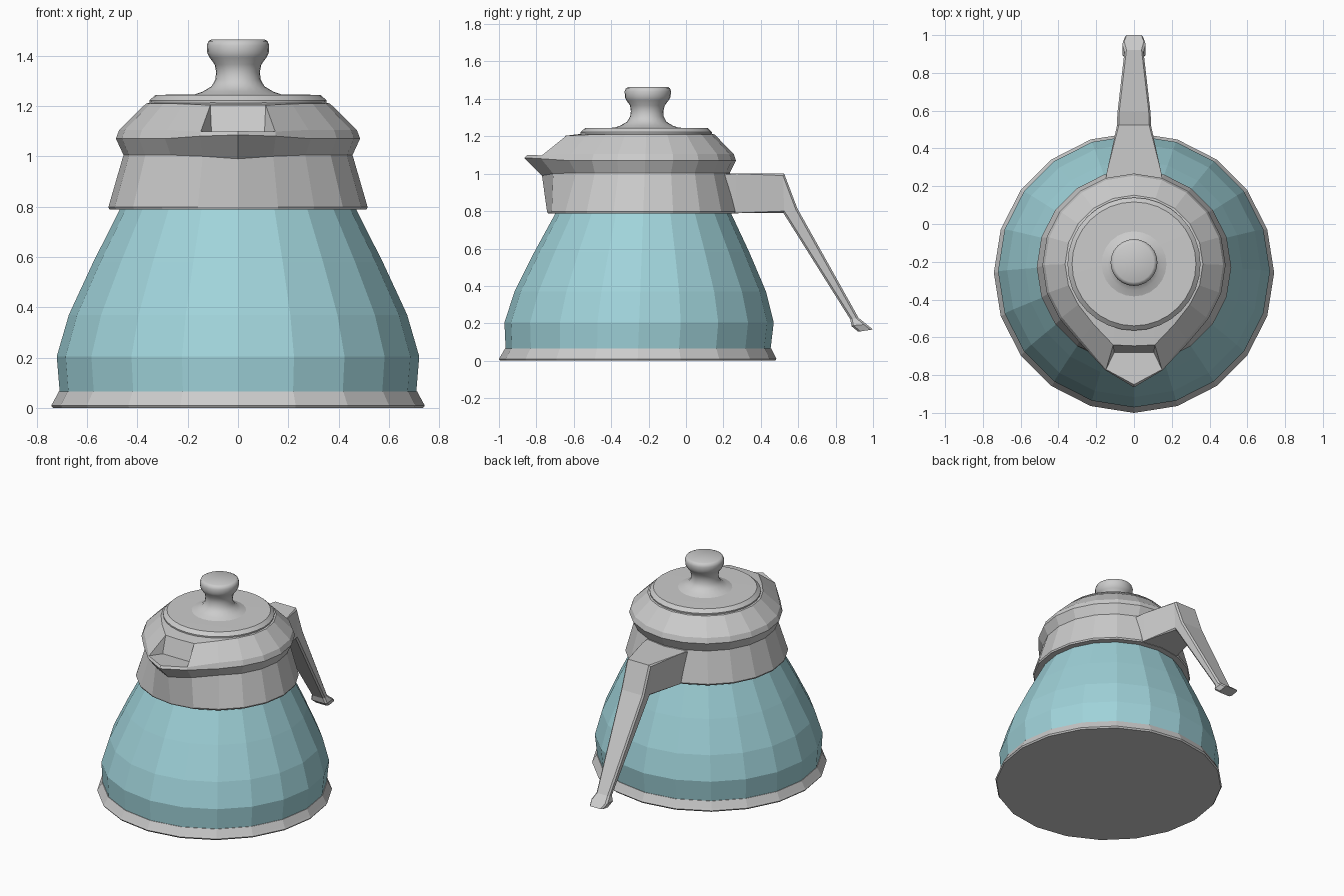
import bpy, bmesh
from math import cos, sin, pi, radians

if "Cube" in bpy.data.objects:
    bpy.data.objects.remove(bpy.data.objects["Cube"])


def axis_y(z):
    """The body axis leans back slightly with height."""
    return -0.2585 + 0.038 * z


def finish(bm, name, smooth=None):
    bmesh.ops.recalc_face_normals(bm, faces=bm.faces)
    me = bpy.data.meshes.new(name)
    bm.to_mesh(me)
    bm.free()
    ob = bpy.data.objects.new(name, me)
    bpy.context.collection.objects.link(ob)
    if smooth:
        bpy.ops.object.select_all(action='DESELECT')
        ob.select_set(True)
        bpy.context.view_layer.objects.active = ob
        bpy.ops.object.shade_smooth_by_angle(angle=radians(smooth))
    return ob


def lathe(profile, sides, cap_start=True, cap_end=True):
    """Rings of vertices around the axis; index 0 of every ring faces front."""
    bm = bmesh.new()
    rings = []
    for r, z in profile:
        angles = [-pi / 2 + 2 * pi * i / sides for i in range(sides)]
        rings.append([bm.verts.new((r * cos(a), axis_y(z) + r * sin(a), z)) for a in angles])
    for a, b in zip(rings, rings[1:]):
        for i in range(sides):
            j = (i + 1) % sides
            bm.faces.new((a[i], a[j], b[j], b[i]))
    if cap_start:
        bm.faces.new(rings[0])
    if cap_end:
        bm.faces.new(rings[-1])
    return bm, rings


# base rim
bm, _ = lathe([(.735, 0), (.742, .01), (.735, .022), (.712, .065), (.69, .065)], 20)
finish(bm, "base_rim")

# glass body
bm, _ = lathe([(.708, .06), (.72, .205), (.672, .37), (.575, .58), (.466, .795)], 20)
glass = finish(bm, "glass_body")
mat = bpy.data.materials.new("teal_glass")
mat.diffuse_color = (.35, .65, .7, 1)
mat.use_nodes = True
mat.node_tree.nodes["Principled BSDF"].inputs["Base Color"].default_value = mat.diffuse_color
glass.data.materials.append(mat)

# collar and shoulder, front vertices pulled out into the pouring lip
bm, R = lathe([(.45, .788), (.51, .788), (.515, .798), (.455, 1.005), (.485, 1.07),
               (.472, 1.105), (.365, 1.21), (.33, 1.215)], 20)
WAIST, EDGE, UPPER, TOP = R[3], R[4], R[5], R[6]


def pull(ring, step, x, y, z):
    """Place a ring vertex and its mirror image."""
    ring[step].co = (x, y, z)
    ring[-step].co = (-x, y, z)


pull(WAIST, 0, 0, -.77, .99)
pull(WAIST, 1, .14, -.71, 1.0)
pull(EDGE, 0, 0, -.865, 1.085)
pull(EDGE, 1, .15, -.775, 1.08)
pull(EDGE, 2, .29, -.625, 1.07)
pull(UPPER, 0, 0, -.85, 1.10)
pull(UPPER, 1, .148, -.77, 1.098)
pull(UPPER, 2, .28, -.615, 1.105)
pull(TOP, 0, 0, -.645, 1.203)
pull(TOP, 1, .11, -.64, 1.203)
pull(TOP, 2, .215, -.53, 1.208)

# spout opening: replace the two front panels by a recess
panels = [f for f in bm.faces if len(f.verts) == 4 and UPPER[0] in f.verts and TOP[0] in f.verts]
bmesh.ops.delete(bm, geom=panels, context='FACES_ONLY')
left, right = [bm.verts.new((s * .105, -.68, 1.09)) for s in (-1, 1)]
bm.faces.new((UPPER[-1], UPPER[0], UPPER[1], right, left))
bm.faces.new((left, right, TOP[1], TOP[0], TOP[-1]))
bm.faces.new((UPPER[1], TOP[1], right))
bm.faces.new((UPPER[-1], TOP[-1], left))
finish(bm, "collar_with_spout")

# lid
bm, _ = lathe([(.35, 1.2), (.352, 1.222), (.328, 1.244), (.15, 1.246)], 32)
finish(bm, "lid", 25)

# lid knob
bm, _ = lathe([(.18, 1.243), (.14, 1.257), (.105, 1.278), (.09, 1.305), (.087, 1.335),
               (.093, 1.365), (.113, 1.392), (.122, 1.41), (.124, 1.44),
               (.118, 1.457), (.105, 1.464)], 24)
finish(bm, "lid_knob", 45)

# handle: sections as outer (y, z), inner (y, z), half width
sections = [((.17, 1.0), (.17, .79), .165),
            ((.27, 1.0), (.27, .79), .145),
            ((.525, 1.0), (.52, .79), .09),
            ((.595, .815), (.53, .775), .088),
            ((.922, .23), (.878, .222), .05),
            ((.965, .195), (.885, .185), .062),
            ((1.0, .167), (.92, .155), .05)]
bm = bmesh.new()
loops = []
for (yo, zo), (yi, zi), w in sections:
    loops.append([bm.verts.new(c) for c in
                  ((-w, yo, zo), (w, yo, zo), (w, yi, zi), (-w, yi, zi))])
for a, b in zip(loops, loops[1:]):
    for i in range(4):
        j = (i + 1) % 4
        bm.faces.new((a[i], a[j], b[j], b[i]))
bm.faces.new(loops[0])
bm.faces.new(loops[-1])
# soften the long corners
long_edges = [e for e in bm.edges if not any(e.verts[0] in l and e.verts[1] in l for l in loops)]
bmesh.ops.bevel(bm, geom=long_edges, offset=.01, segments=1, affect='EDGES')
finish(bm, "handle")
